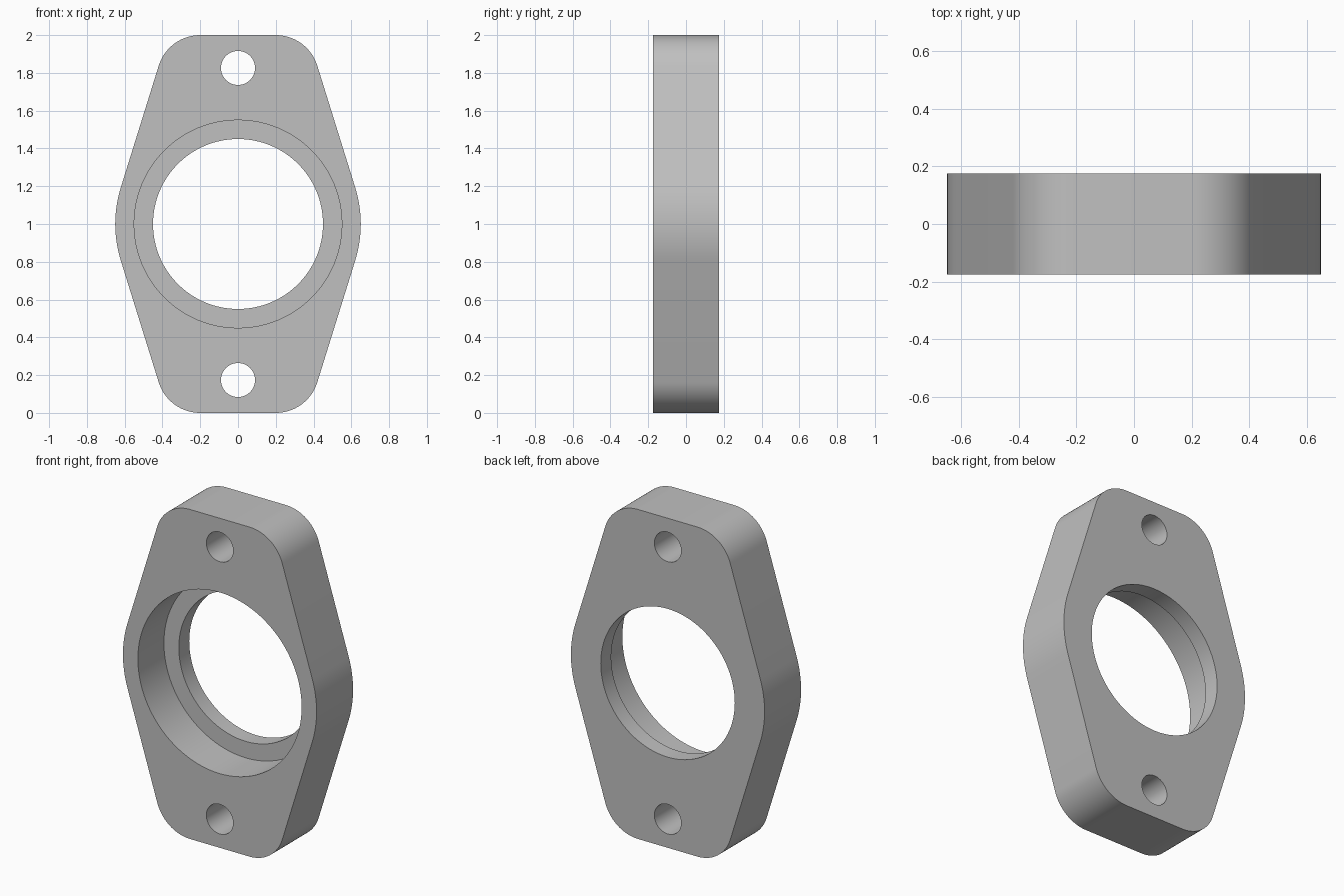
import bpy
import bmesh
from math import sin, cos, radians, pi

cube = bpy.data.objects.get("Cube")
if cube:
    bpy.data.objects.remove(cube, do_unlink=True)

THICK = 0.35
MID_R = 0.65               # rounded bulge at mid height
FLAT = 0.2                 # half width of the flat ends
SLOPE = radians(17.3)      # direction the straight flanks face
# End corner radius that makes the flank tangent to both arcs
CORNER_R = (MID_R - FLAT * cos(SLOPE) - sin(SLOPE)) / (1 - sin(SLOPE))

grey = bpy.data.materials.new("plain grey")
grey.use_nodes = True
grey.diffuse_color = (0.53, 0.53, 0.53, 1)
grey.node_tree.nodes["Principled BSDF"].inputs["Base Color"].default_value = (0.53, 0.53, 0.53, 1)


def arc(cx, cz, r, a0, a1, steps):
    angles = [a0 + (a1 - a0) * i / steps for i in range(steps + 1)]
    return [(cx + r * cos(a), cz + r * sin(a)) for a in angles]


def prism(name, outline, y0, y1):
    """Extrude an x-z outline from y0 to y1."""
    bm = bmesh.new()
    face = bm.faces.new([bm.verts.new((x, y0, z)) for x, z in outline])
    out = bmesh.ops.extrude_face_region(bm, geom=[face])
    verts = [v for v in out["geom"] if isinstance(v, bmesh.types.BMVert)]
    bmesh.ops.translate(bm, verts=verts, vec=(0, y1 - y0, 0))
    bmesh.ops.recalc_face_normals(bm, faces=bm.faces)
    mesh = bpy.data.meshes.new(name)
    bm.to_mesh(mesh)
    bm.free()
    mesh.materials.append(grey)
    obj = bpy.data.objects.new(name, mesh)
    bpy.context.collection.objects.link(obj)
    return obj


# Flange outline: one quarter, mirrored to the other three
quarter = arc(0, 1, MID_R, 0, SLOPE, 8) + arc(FLAT, 2 - CORNER_R, CORNER_R, SLOPE, pi / 2, 20)
upper = quarter + [(-x, z) for x, z in reversed(quarter)][:-1]
lower = [(-x, 2 - z) for x, z in upper]
flange = prism("flange_plate", upper + lower, -THICK / 2, THICK / 2)

# Bores: centre hole, front counterbore and two bolt holes
bores = [
    ("centre_bore", 1, 0.45, 0.4),
    ("front_counterbore", 1, 0.55, 0.075),
    ("upper_bolt_hole", 1.826, 0.09, 0.4),
    ("lower_bolt_hole", 0.174, 0.09, 0.4),
]
bpy.context.view_layer.objects.active = flange
for name, z, r, depth_end in bores:
    cutter = prism(name, arc(0, z, r, 0, 2 * pi, 96)[:-1], -0.4, depth_end)
    cutter.hide_render = True
    mod = flange.modifiers.new(name, "BOOLEAN")
    mod.operation = "DIFFERENCE"
    mod.solver = "EXACT"
    mod.object = cutter
    bpy.ops.object.modifier_apply(modifier=name)
    bpy.data.objects.remove(cutter, do_unlink=True)

# Smooth curved walls, crisp rims
bpy.ops.object.select_all(action="DESELECT")
flange.select_set(True)
bpy.ops.object.shade_smooth_by_angle(angle=radians(30))
